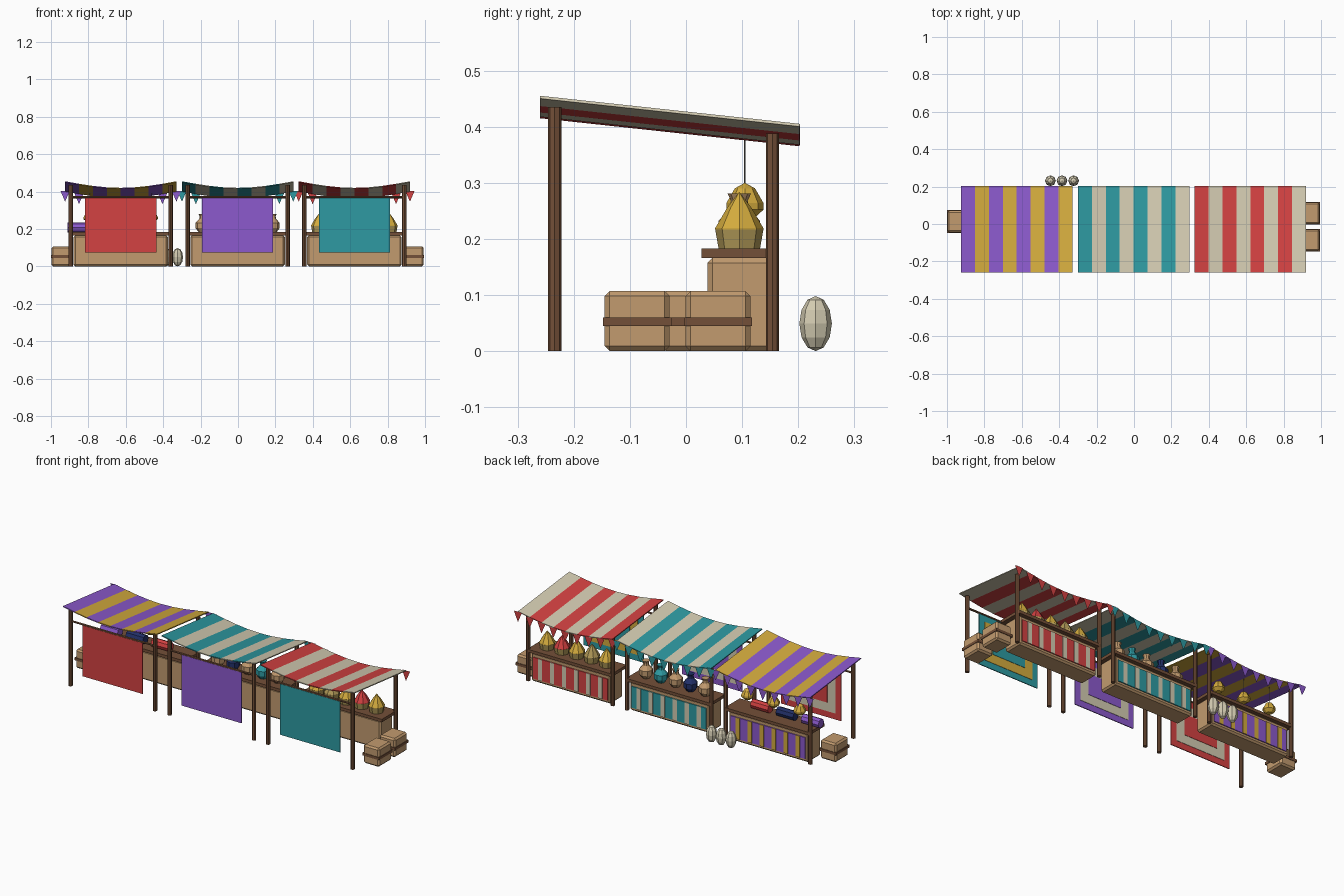
import bpy, bmesh, math
from mathutils import Matrix, Vector

cube = bpy.data.objects.get("Cube")
if cube:
    bpy.data.objects.remove(cube, do_unlink=True)


def material(name, rgb):
    m = bpy.data.materials.new(name)
    linear = [((c / 255 + 0.055) / 1.055) ** 2.4 for c in rgb] + [1]
    m.use_nodes = True
    m.diffuse_color = linear
    m.node_tree.nodes["Principled BSDF"].inputs["Base Color"].default_value = linear
    return m


TAN = material("tan", (194, 155, 111))
BROWN = material("wood brown", (116, 80, 56))
RED = material("red", (212, 66, 66))
CREAM = material("cream", (212, 204, 178))
TEAL = material("teal", (46, 154, 162))
PURPLE = material("purple", (140, 90, 205))
GOLD = material("gold", (212, 172, 62))
NAVY = material("navy", (34, 48, 105))
STRAW = material("straw", (178, 154, 88))
GREY = material("string grey", (105, 105, 100))


def finish(name, bm, *mats):
    bmesh.ops.recalc_face_normals(bm, faces=bm.faces[:])
    mesh = bpy.data.meshes.new(name)
    bm.to_mesh(mesh)
    bm.free()
    ob = bpy.data.objects.new(name, mesh)
    for m in mats:
        mesh.materials.append(m)
    bpy.context.collection.objects.link(ob)
    return ob


def box(name, mat, xs, ys, zs, bevel=0):
    bm = bmesh.new()
    lo, hi = Vector((xs[0], ys[0], zs[0])), Vector((xs[1], ys[1], zs[1]))
    size = hi - lo
    bmesh.ops.create_cube(bm, size=1, matrix=Matrix.Translation((lo + hi) / 2) @ Matrix.Diagonal((*size, 1)))
    if bevel:
        bmesh.ops.bevel(bm, geom=bm.edges[:], offset=bevel, segments=1, affect='EDGES')
    return finish(name, bm, mat)


def rod(name, mat, a, b, r, sides=8):
    a, b = Vector(a), Vector(b)
    bm = bmesh.new()
    turn = (b - a).to_track_quat('Z', 'Y').to_matrix().to_4x4()
    bmesh.ops.create_cone(bm, cap_ends=True, segments=sides, radius1=r, radius2=r, depth=(b - a).length,
                          matrix=Matrix.Translation((a + b) / 2) @ turn)
    return finish(name, bm, mat)


def lathe(name, profile, x, y, mats, split=99, sides=8):
    """Turn (radius, z) points about a vertical axis; rings from split on use the second colour."""
    bm = bmesh.new()
    rings = [[bm.verts.new((x + r * math.cos(math.tau * i / sides), y + r * math.sin(math.tau * i / sides), z))
              for i in range(sides)] for r, z in profile]
    for k, (lower, upper) in enumerate(zip(rings, rings[1:])):
        for i in range(sides):
            j = (i + 1) % sides
            bm.faces.new((lower[i], lower[j], upper[j], upper[i])).material_index = int(k >= split)
    bm.faces.new(rings[0][::-1])
    bm.faces.new(rings[-1]).material_index = int(split < 99)
    bmesh.ops.remove_doubles(bm, verts=bm.verts[:], dist=0.0004)
    return finish(name, bm, *mats)


HALF, FRONT, BACK, SAG = 0.2975, -0.26, 0.203, 0.035


def canopy_z(dx, y):
    slope = (y - FRONT) / (BACK - FRONT)
    return 0.455 - 0.05 * slope - SAG * math.cos(math.pi * dx / (2 * HALF))


def canopy(cx, first, second):
    bm = bmesh.new()
    n = 8
    rows = [[bm.verts.new((cx + dx, y, canopy_z(dx, y))) for y in (FRONT, BACK)]
            for dx in (HALF * (2 * i / n - 1) for i in range(n + 1))]
    for i in range(n):
        a, b = rows[i], rows[i + 1]
        bm.faces.new((a[0], b[0], b[1], a[1])).material_index = i % 2
    ob = finish("canopy", bm, first, second)
    # keep the sheet facing up so the thickness grows downward
    if ob.data.polygons[0].normal.z < 0:
        ob.data.flip_normals()
    mod = ob.modifiers.new("cloth thickness", 'SOLIDIFY')
    mod.thickness, mod.offset = 0.005, -1


def pennants(cx, mat):
    bm = bmesh.new()
    for i in range(9):
        dx = HALF * (i / 4 - 1)
        z = canopy_z(dx, BACK) - 0.003
        for y in (BACK - 0.001, BACK + 0.002):
            bm.faces.new([bm.verts.new((cx + dx + u, y, z + v))
                          for u, v in ((-0.024, 0), (0.024, 0), (0, -0.056))])
    finish("pennants", bm, mat)


def rug(cx, outer, ring):
    y = -0.238
    box("rug", outer, (cx - 0.19, cx + 0.19), (y, y + 0.005), (0.075, 0.365))
    for k, (inset, m) in enumerate(((0.035, ring), (0.085, outer)), 1):
        box("rug_pattern", m, (cx - 0.19 + inset, cx + 0.19 - inset),
            (y + 0.004, y + 0.005 + 0.002 * k), (0.075 + inset, 0.365 - inset))
    rod("rug_rail", BROWN, (cx - 0.267, y + 0.003, 0.37), (cx + 0.267, y + 0.003, 0.37), 0.006, 6)


def stall(cx, first, second, rug_outer, rug_ring):
    canopy(cx, first, second)
    pennants(cx, first)
    rug(cx, rug_outer, rug_ring)
    for side in (-0.267, 0.267):
        for y, top in ((-0.234, 0.435), (0.154, 0.388)):
            rod("post", BROWN, (cx + side, y, 0), (cx + side, y, top), 0.0118)
    # counter with its board and striped cloth
    box("counter", TAN, (cx - 0.252, cx + 0.252), (0.038, 0.152), (0, 0.166), 0.009)
    box("counter_board", BROWN, (cx - 0.267, cx + 0.267), (0.028, 0.165), (0.166, 0.183))
    box("counter_cloth", first, (cx - 0.235, cx + 0.235), (0.151, 0.157), (0.02, 0.142))
    for i in range(6):
        x = cx - 0.19 + 0.076 * i
        box("cloth_stripe", second, (x - 0.013, x + 0.013), (0.156, 0.159), (0.02, 0.142))


stall(-0.627, PURPLE, GOLD, RED, CREAM)
stall(-0.002, TEAL, CREAM, PURPLE, CREAM)
stall(0.622, RED, CREAM, TEAL, GOLD)

# rolled cloths and hanging lanterns
for dx, m in ((0.09, RED), (-0.07, NAVY), (-0.23, PURPLE)):
    x = -0.627 + dx
    rod("cloth_roll", m, (x - 0.055, 0.083, 0.208), (x + 0.055, 0.083, 0.208), 0.026)
for dx in (-0.165, 0, 0.165):
    x = -0.627 + dx
    rod("lantern_string", GREY, (x, 0.105, 0.295), (x, 0.105, canopy_z(dx, 0.105) - 0.002), 0.0012, 4)
    lathe("lantern", [(0.016, 0.236), (0.033, 0.252), (0.033, 0.264), (0.018, 0.29), (0.0001, 0.3)],
          x, 0.105, (GOLD,))

# clay jars
JAR = [(0.021, 0.183), (0.037, 0.205), (0.037, 0.232), (0.017, 0.255), (0.015, 0.268), (0.021, 0.281)]
for i, m in enumerate((TAN, NAVY, TAN, TEAL, TAN)):
    lathe("jar", JAR, -0.002 + 0.094 * (i - 2), 0.095, (m,))

# spice baskets with heaped cones
SPICE = [(0.037, 0.183), (0.043, 0.217), (0.043, 0.219), (0.022, 0.255), (0.0001, 0.284)]
for i, m in enumerate((GOLD, STRAW, GOLD, RED, GOLD)):
    lathe("spice_basket", SPICE, 0.622 + 0.094 * (i - 2), 0.095, (STRAW, m), 1)

# strapped crates beside the stalls
for x, y in ((-0.947, 0.013), (0.942, 0.057), (0.942, -0.087)):
    box("crate", TAN, (x - 0.05, x + 0.05), (y - 0.058, y + 0.058), (0, 0.107), 0.009)
    box("crate_strap", BROWN, (x - 0.053, x + 0.053), (y - 0.061, y + 0.061), (0.045, 0.06))

# melons behind the stall
for x in (-0.447, -0.385, -0.323):
    bm = bmesh.new()
    bmesh.ops.create_uvsphere(bm, u_segments=8, v_segments=6, radius=1,
                              matrix=Matrix.Translation((x, 0.231, 0.049)) @ Matrix.Diagonal((0.029, 0.029, 0.049, 1)))
    finish("melon", bm, CREAM)
